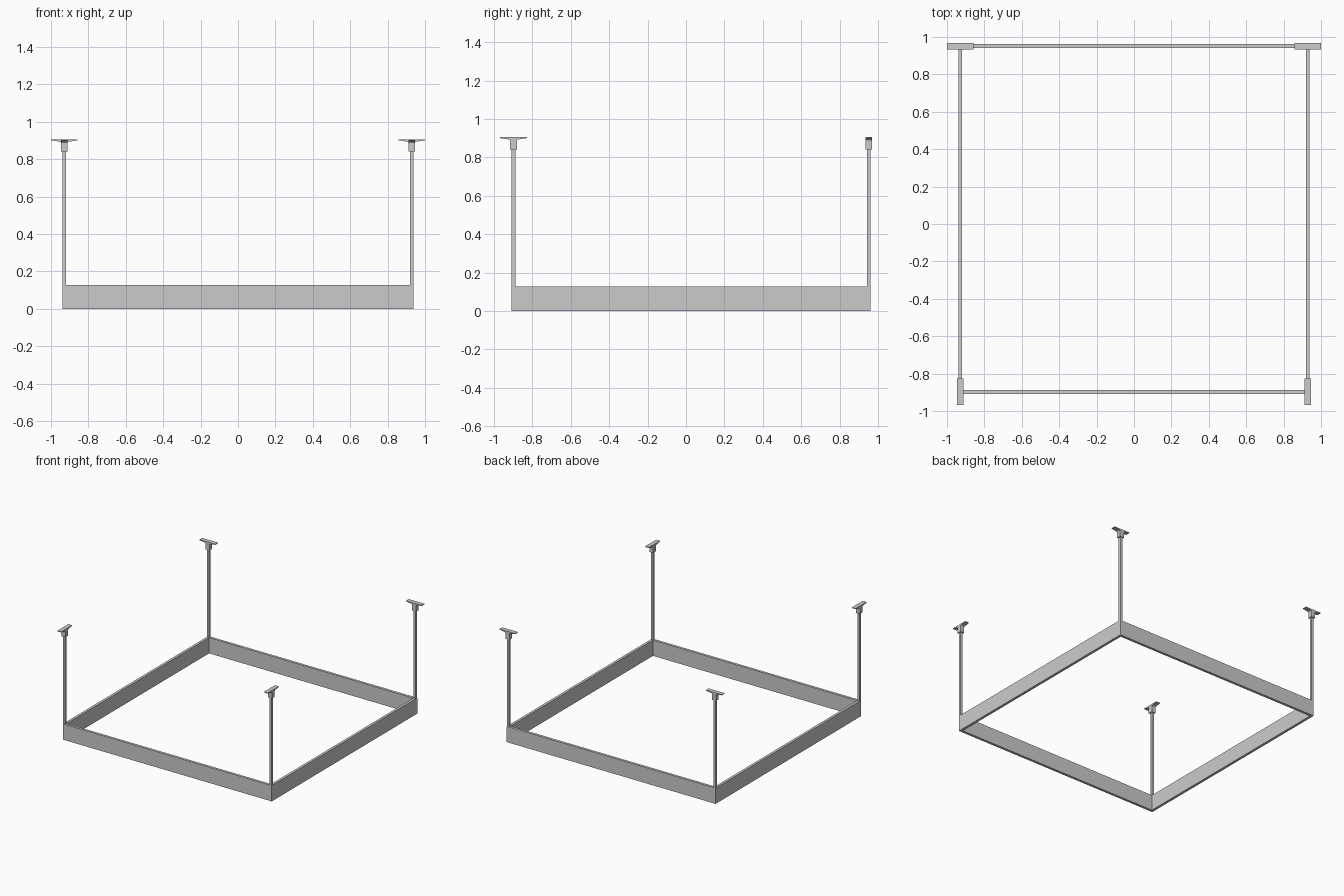
import bpy, bmesh, math
from mathutils import Matrix, Vector

if "Cube" in bpy.data.objects:
    bpy.data.objects.remove(bpy.data.objects["Cube"])

X = 0.929                  # post centre, left and right
Y_FRONT, Y_BACK = -0.898, 0.951
T = 0.021                  # frame thickness
H = 0.128                  # frame height
ROD = 0.019


def mesh_object(name, bm):
    bmesh.ops.recalc_face_normals(bm, faces=bm.faces)
    me = bpy.data.meshes.new(name)
    bm.to_mesh(me)
    bm.free()
    ob = bpy.data.objects.new(name, me)
    bpy.context.collection.objects.link(ob)
    return ob


def box(name, lo, hi):
    bm = bmesh.new()
    lo, hi = Vector(lo), Vector(hi)
    bmesh.ops.create_cube(bm, size=1, matrix=Matrix.Translation((lo + hi) / 2)
                          @ Matrix.Diagonal((*(hi - lo), 1)))
    return mesh_object(name, bm)


def bracket(name, x, y, along_y):
    # Half profile of the T-shaped ceiling mount: collar, curved neck, tapered wing
    half = [(0.018, 0.841), (0.018, 0.884)]
    r = 0.010
    for i in range(5):
        a = math.radians(180 - 20 * i)
        half.append((0.017 + r + r * math.cos(a), 0.884 + r * math.sin(a)))
    half += [(0.071, 0.901), (0.071, 0.906)]
    pts = half + [(-u, z) for u, z in reversed(half)]
    w = 0.0175
    bm = bmesh.new()
    face = bm.faces.new([bm.verts.new((u, -w, z)) for u, z in pts])
    ext = bmesh.ops.extrude_face_region(bm, geom=[face])
    bmesh.ops.translate(bm, vec=(0, 2 * w, 0),
                        verts=[v for v in ext["geom"] if isinstance(v, bmesh.types.BMVert)])
    ob = mesh_object(name, bm)
    ob.location = (x, y, 0)
    if along_y:
        ob.rotation_euler.z = math.pi / 2
    return ob


# Square lower frame
h = T / 2
for side, s in (("left", -1), ("right", 1)):
    box(f"{side}_beam", (s * X - h, Y_FRONT - h, 0), (s * X + h, Y_BACK + h, H))
for side, y in (("front", Y_FRONT), ("back", Y_BACK)):
    box(f"{side}_beam", (-X + h, y - h, 0), (X - h, y + h, H))

# Hanging rods and ceiling mounts at the four corners
r = ROD / 2
for end, y in (("front", Y_FRONT), ("back", Y_BACK)):
    for side, s in (("left", -1), ("right", 1)):
        box(f"{end}_{side}_rod", (s * X - r, y - r, H), (s * X + r, y + r, 0.845))
        bracket(f"{end}_{side}_mount", s * X, y, end == "front")
